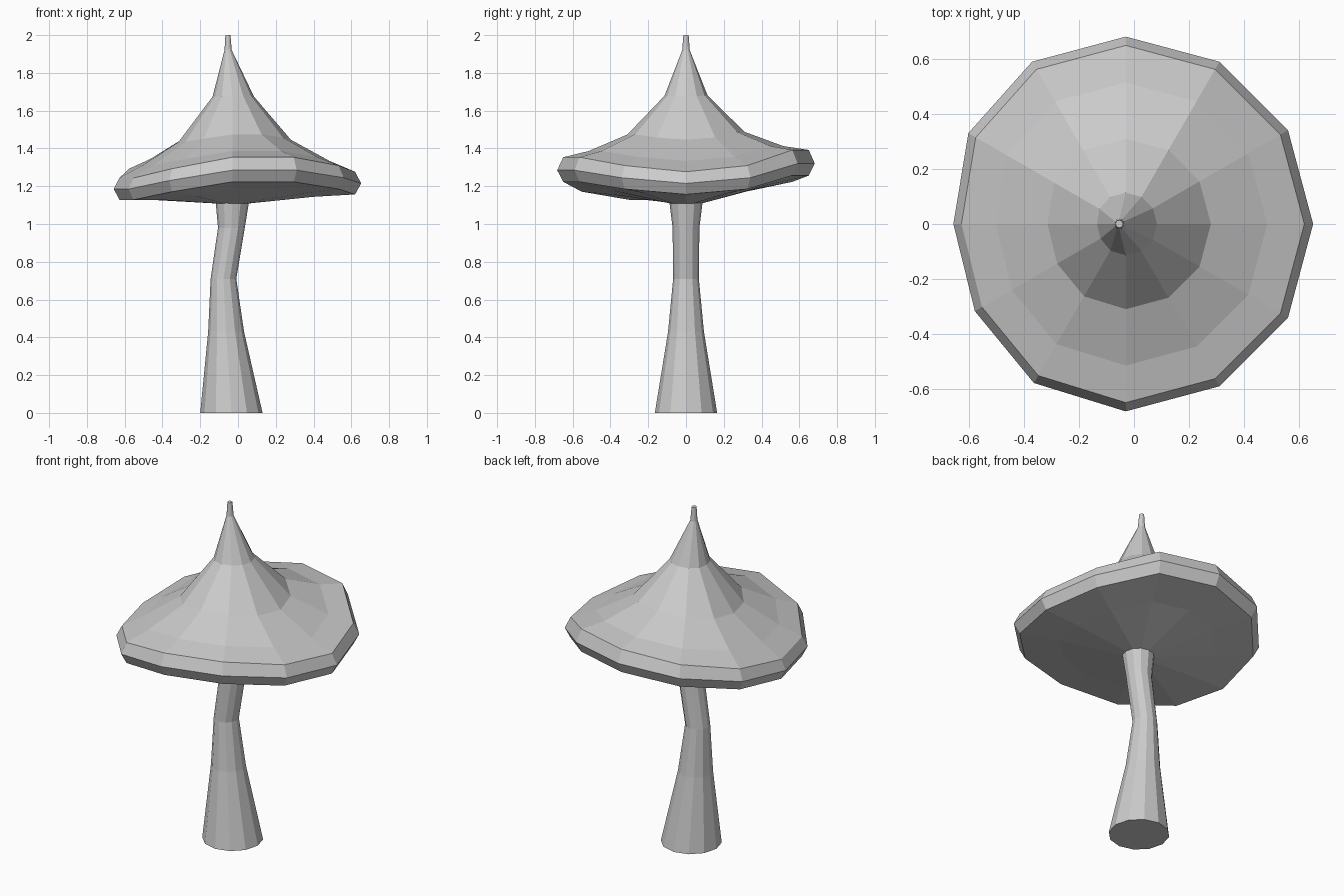
import bpy, bmesh, math

if "Cube" in bpy.data.objects:
    bpy.data.objects.remove(bpy.data.objects["Cube"], do_unlink=True)

SIDES = 12

# One plain grey for the whole mushroom
grey = bpy.data.materials.new("plain_grey")
grey.use_nodes = True
colour = (0.6, 0.6, 0.6, 1)
grey.diffuse_color = colour
grey.node_tree.nodes["Principled BSDF"].inputs["Base Color"].default_value = colour


def loft(name, rings):
    """Skin a stack of rings (lists of points) and close both ends."""
    bm = bmesh.new()
    loops = [[bm.verts.new(p) for p in ring] for ring in rings]
    for a, b in zip(loops, loops[1:]):
        for i in range(SIDES):
            j = (i + 1) % SIDES
            bm.faces.new((a[i], a[j], b[j], b[i]))
    bm.faces.new(loops[0][::-1])
    bm.faces.new(loops[-1])
    bmesh.ops.recalc_face_normals(bm, faces=bm.faces)
    mesh = bpy.data.meshes.new(name)
    bm.to_mesh(mesh)
    bm.free()
    mesh.materials.append(grey)
    obj = bpy.data.objects.new(name, mesh)
    bpy.context.collection.objects.link(obj)
    return obj


def ring(cx, radius, z, pinch=None, warp=None, sway=0):
    """A ring of points, optionally pinched in radius and warped in height."""
    points = []
    for i in range(SIDES):
        a = math.tau * i / SIDES
        r = radius * (pinch[i] if pinch else 1)
        h = z + (warp[i] * sway if warp else 0)
        points.append((cx + r * math.cos(a), r * math.sin(a), h))
    return points


# Curved stem: centre x, radius, height
stem = [(-0.035, 0.165, 0), (-0.063, 0.095, 0.43), (-0.077, 0.068, 0.71),
        (-0.035, 0.071, 0.98), (-0.03, 0.088, 1.115)]
loft("stem", [ring(*s) for s in stem])

# Wavy cap: uneven outline and rim height, fading towards the middle
pinch = [1, 1, 1, 1, 1, 0.97, 0.92, 0.93, 0.98, 1, 1, 1]
warp = [-0.035, -0.005, 0.07, 0.07, 0.035, -0.02,
        -0.065, -0.065, -0.02, 0.035, 0.035, -0.005]
# Centre x, radius, height, share of the warp
cap = [(-0.03, 0.08, 1.108, 0), (-0.03, 0.43, 1.165, 0.6),
       (-0.03, 0.65, 1.19, 0.95), (-0.03, 0.682, 1.25, 1),
       (-0.03, 0.65, 1.315, 1.1), (-0.03, 0.515, 1.36, 0.75),
       (-0.03, 0.31, 1.46, 0.4), (-0.03, 0.114, 1.677, 0.05),
       (-0.053, 0.02, 1.92, 0), (-0.054, 0.014, 2.0, 0)]
loft("cap", [ring(x, r, z, pinch, warp, s) for x, r, z, s in cap])
